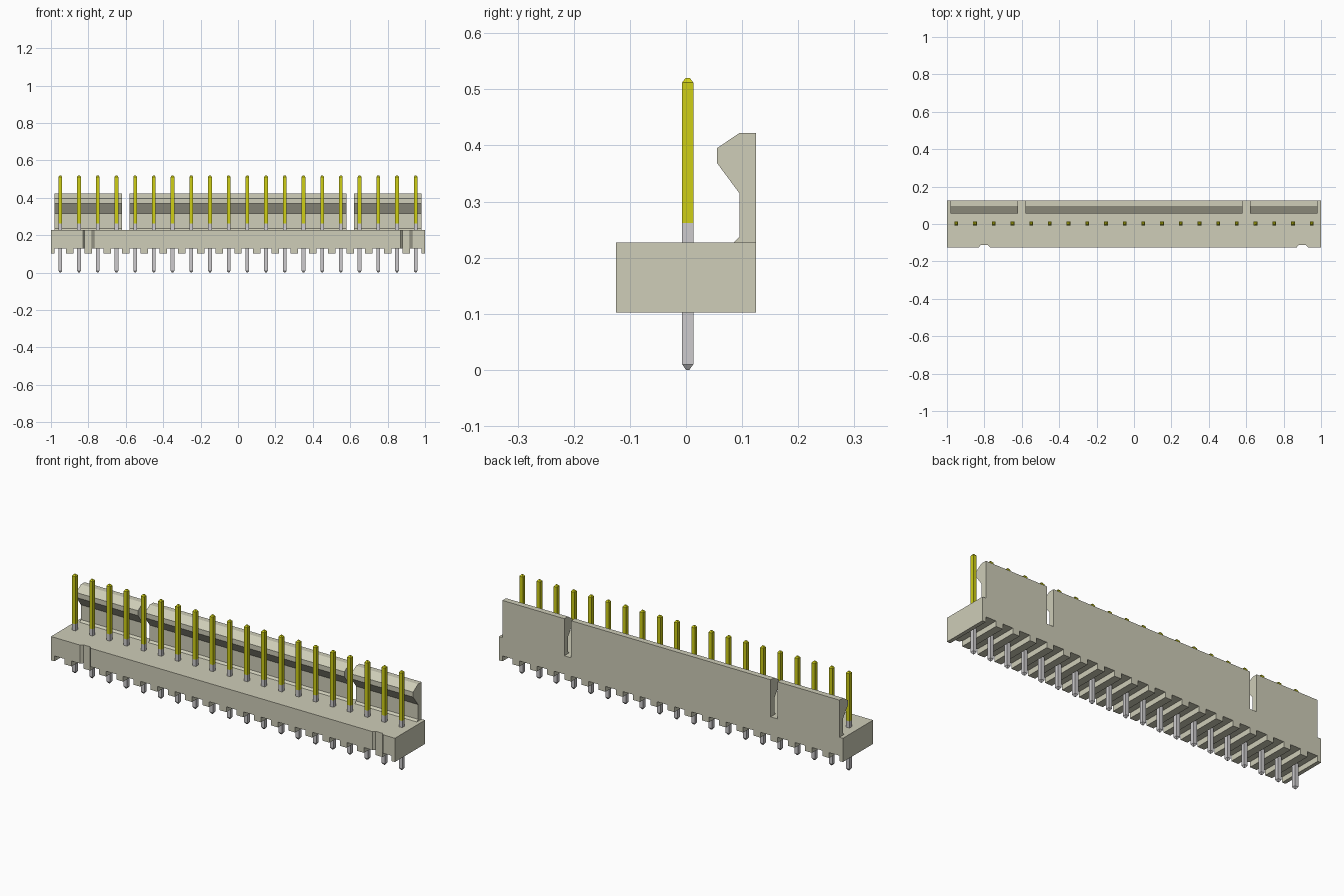
import bpy, bmesh

cube = bpy.data.objects.get("Cube")
if cube:
    bpy.data.objects.remove(cube, do_unlink=True)


def material(name, rgb):
    m = bpy.data.materials.new(name)
    m.use_nodes = True
    m.diffuse_color = (*rgb, 1)
    bsdf = next(n for n in m.node_tree.nodes if n.type == 'BSDF_PRINCIPLED')
    bsdf.inputs["Base Color"].default_value = (*rgb, 1)
    return m


BEIGE = material("beige plastic", (0.62, 0.61, 0.48))
GOLD = material("yellow gold", (0.62, 0.62, 0.008))
TIN = material("tin grey", (0.61, 0.60, 0.61))


def add_object(name, mesh):
    ob = bpy.data.objects.new(name, mesh)
    bpy.context.collection.objects.link(ob)
    return ob


def finish(bm, name, *mats):
    bmesh.ops.recalc_face_normals(bm, faces=bm.faces)
    mesh = bpy.data.meshes.new(name)
    bm.to_mesh(mesh)
    bm.free()
    for m in mats:
        mesh.materials.append(m)
    return mesh


def prism(bm, points, offset):
    """Extrude a closed outline of 3D points along an offset."""
    face = bm.faces.new([bm.verts.new(p) for p in points])
    ext = bmesh.ops.extrude_face_region(bm, geom=[face], use_keep_orig=True)
    verts = [g for g in ext["geom"] if isinstance(g, bmesh.types.BMVert)]
    bmesh.ops.translate(bm, verts=verts, vec=offset)


PINS = 20
PITCH = 0.1
pin_xs = [(i - (PINS - 1) / 2) * PITCH for i in range(PINS)]
BOTTOM, TOP, HALF = 0.102, 0.227, 0.125

# Base block, with two shallow bevelled notches in its front
outline = [(-1, HALF), (-1, -HALF)]
for x in (-0.8, 0.9):
    outline += [(x - 0.03, -HALF), (x - 0.02, -HALF + 0.012),
                (x + 0.02, -HALF + 0.012), (x + 0.03, -HALF)]
outline += [(1, -HALF), (1, HALF)]
bm = bmesh.new()
prism(bm, [(x, y, BOTTOM) for x, y in outline], (0, 0, TOP - BOTTOM))
base = add_object("base", finish(bm, "base", BEIGE))

# Grooves across the underside, one around each pin
bm = bmesh.new()
for px in pin_xs:
    l, r = px - 0.03, px + 0.03
    prism(bm, [(l, -0.2, 0.05), (r, -0.2, 0.05), (r, -0.2, 0.13), (l, -0.2, 0.13)],
          (0, 0.4, 0))
cutter = add_object("groove_cutter", finish(bm, "groove_cutter", BEIGE))
cutter.hide_render = True
mod = base.modifiers.new("grooves", 'BOOLEAN')
mod.operation = 'DIFFERENCE'
mod.solver = 'EXACT'
mod.object = cutter
bpy.context.view_layer.objects.active = base
bpy.ops.object.modifier_apply(modifier=mod.name)
bpy.data.objects.remove(cutter, do_unlink=True)

# Back latch wall in three lengths, with a hooked lip facing the pins
hook = [(0.125, TOP), (0.085, TOP), (0.095, 0.237), (0.095, 0.315), (0.055, 0.369),
        (0.055, 0.395), (0.095, 0.422), (0.125, 0.422)]
for name, x0, x1 in (("latch_wall_right", -0.98, -0.62),
                     ("latch_wall_middle", -0.58, 0.58),
                     ("latch_wall_left", 0.62, 0.98)):
    bm = bmesh.new()
    prism(bm, [(x0, y, z) for y, z in hook], (x1 - x0, 0, 0))
    add_object(name, finish(bm, name, BEIGE))

# Square pin with tapered tips: grey lower length, yellow upper length
bm = bmesh.new()
rings = []
for half, z in ((0.003, 0), (0.01, 0.01), (0.01, 0.262), (0.01, 0.512), (0.004, 0.52)):
    rings.append([bm.verts.new((sx * half, sy * half, z))
                  for sx, sy in ((-1, -1), (1, -1), (1, 1), (-1, 1))])
for a, b in zip(rings, rings[1:]):
    for i in range(4):
        j = (i + 1) % 4
        bm.faces.new((a[i], a[j], b[j], b[i]))
bm.faces.new(rings[0])
bm.faces.new(rings[-1])
for f in bm.faces:
    f.material_index = 1 if f.calc_center_median().z > 0.262 else 0
pin_mesh = finish(bm, "pin", TIN, GOLD)
for i, px in enumerate(pin_xs):
    add_object(f"pin_{i + 1}", pin_mesh).location = (px, 0.003, 0)
